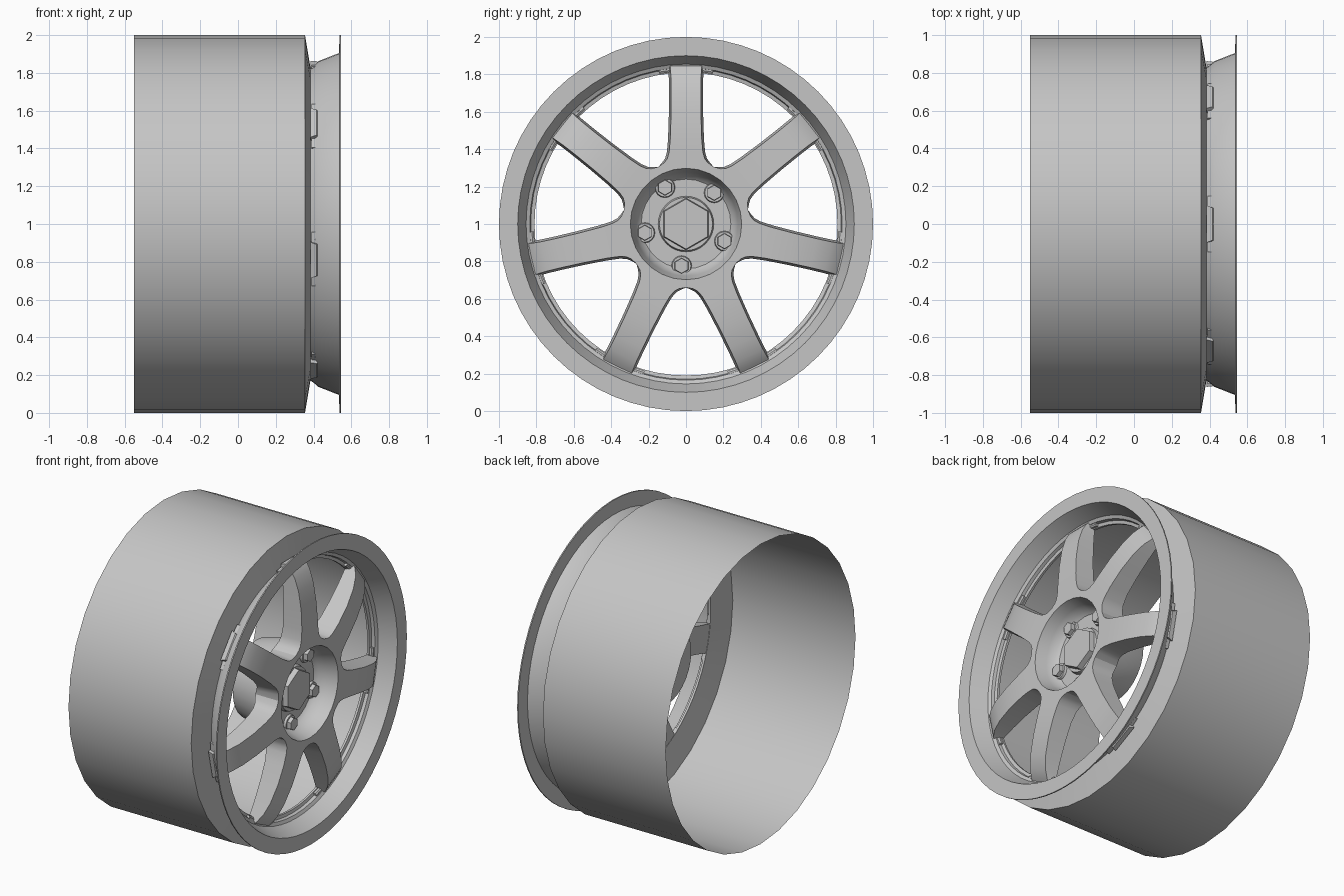
import bpy, bmesh, math
from mathutils import Matrix, Vector

cube = bpy.data.objects.get("Cube")
if cube:
    bpy.data.objects.remove(cube, do_unlink=True)

metal = bpy.data.materials.new("grey_metal")
metal.use_nodes = True
GREY = (0.56, 0.56, 0.56, 1)
metal.diffuse_color = GREY
metal.node_tree.nodes["Principled BSDF"].inputs["Base Color"].default_value = GREY

SPOKES = 7
SECTOR = 2 * math.pi / SPOKES


def polar(x, r, a):
    """Point at radius r and angle a about the wheel axle."""
    return Vector((x, r * math.cos(a), 1 + r * math.sin(a)))


def finish(name, bm, angle=30):
    bmesh.ops.remove_doubles(bm, verts=bm.verts, dist=1e-5)
    bmesh.ops.recalc_face_normals(bm, faces=bm.faces)
    mesh = bpy.data.meshes.new(name)
    bm.to_mesh(mesh)
    bm.free()
    mesh.materials.append(metal)
    ob = bpy.data.objects.new(name, mesh)
    bpy.context.collection.objects.link(ob)
    bpy.ops.object.select_all(action='DESELECT')
    ob.select_set(True)
    bpy.context.view_layer.objects.active = ob
    bpy.ops.object.shade_smooth_by_angle(angle=math.radians(angle))
    return ob


def lathe(bm, profile, segments, closed=False, start=0.0, sweep=2 * math.pi):
    """Revolve an (r, x) profile about the axle; partial sweeps get end caps."""
    full = sweep > 6.28
    count = segments if full else segments + 1
    rings = [[bm.verts.new(polar(x, r, start + sweep * i / segments)) for r, x in profile]
             for i in range(count)]
    n = len(profile)
    for i in range(segments):
        a, b = rings[i], rings[(i + 1) % count]
        for j in range(n if closed else n - 1):
            k = (j + 1) % n
            bm.faces.new((a[j], a[k], b[k], b[j]))
    if not full:
        bm.faces.new(rings[0])
        bm.faces.new(rings[-1])


def disc(bm, r1, r2, x1, x2, segments, y=0.0, z=0.0):
    """Solid prism or cone frustum along the axle direction."""
    m = (Matrix.Translation(((x1 + x2) / 2, y, 1 + z))
         @ Matrix.Rotation(math.pi / 2, 4, 'Y') @ Matrix.Rotation(math.pi / 2, 4, 'Z'))
    bmesh.ops.create_cone(bm, cap_ends=True, segments=segments, radius1=r1, radius2=r2,
                          depth=x2 - x1, matrix=m)


# Open barrel with the inward taper behind the lip
bm = bmesh.new()
lathe(bm, [(1, -0.55), (1, 0.355), (0.82, 0.385)], 32)
finish("barrel", bm)

# Front lip with its conical seat
bm = bmesh.new()
lathe(bm, [(1, 0.545), (0.9, 0.545), (0.855, 0.435), (0.835, 0.425), (0.83, 0.405),
           (0.81, 0.4), (0.81, 0.385), (0.83, 0.385), (0.84, 0.4), (0.862, 0.425),
           (0.905, 0.535), (1, 0.537)], 64, closed=True)
finish("front_lip", bm)

# Dished hub with a tapered rear boss
bm = bmesh.new()
lathe(bm, [(0, 0.39), (0.24, 0.39), (0.262, 0.41), (0.278, 0.46), (0.298, 0.53),
           (0.31, 0.53), (0.31, 0.36), (0.255, 0.14), (0, 0.14)], 28)
finish("hub", bm)

# Spokes: stations along the arm as (distance, half width, front x, back x)
stations = [(0.306, 0.1475, 0.53, 0.36), (0.328, 0.116, 0.53, 0.37),
            (0.35, 0.1, 0.53, 0.38), (0.385, 0.09, 0.53, 0.39),
            (0.455, 0.084, 0.53, 0.4), (0.58, 0.08, 0.522, 0.4),
            (0.7, 0.079, 0.502, 0.395), (0.78, 0.08, 0.475, 0.39),
            (0.83, 0.083, 0.445, 0.385), (0.862, 0.086, 0.415, 0.385)]
across = [-1, -0.5, 0, 0.5, 1]
bm = bmesh.new()
for s in range(SPOKES):
    turn = math.pi / 2 + s * SECTOR
    # Each loop is the front row followed by the reversed, slightly wider back row
    loops = [[polar(0.53, 0.3, turn + t * SECTOR / 2) for t in across]
             + [polar(0.36, 0.3, turn + t * SECTOR / 2) for t in reversed(across)]]
    for i, (u, w, front, back) in enumerate(stations):
        draft = 0.012 if i else 0
        loops.append([polar(x, math.hypot(u, v), turn + math.atan2(v, u))
                      for x, row, half in ((front, across, w),
                                           (back, across[::-1], w + draft))
                      for v in [t * half for t in row]])
    rows = [[bm.verts.new(p) for p in loop] for loop in loops]
    n = len(rows[0])
    for i, (a, b) in enumerate(zip(rows, rows[1:])):
        for j in range(n):
            # Leave out the hidden walls where neighbouring spokes join
            if i == 0 and j in (len(across) - 1, n - 1):
                continue
            k = (j + 1) % n
            bm.faces.new((a[j], a[k], b[k], b[j]))
    bm.faces.new(rows[-1])
finish("spokes", bm, 35)

# Curved feet that tie each spoke to the lip
bm = bmesh.new()
half = math.radians(10)
for s in range(SPOKES):
    lathe(bm, [(0.815, 0.388), (0.815, 0.415), (0.825, 0.422), (0.848, 0.422), (0.848, 0.388)],
          6, closed=True, start=math.pi / 2 + s * SECTOR - half, sweep=2 * half)
finish("spoke_feet", bm)

# Centre cap with a hexagonal top
bm = bmesh.new()
disc(bm, 0.15, 0.142, 0.385, 0.415, 32)
disc(bm, 0.14, 0.134, 0.41, 0.45, 6)
finish("centre_cap", bm)

# Five wheel nuts
bm = bmesh.new()
for i in range(5):
    a = math.radians(48 + 72 * i)
    y, z = 0.225 * math.cos(a), 0.225 * math.sin(a)
    disc(bm, 0.056, 0.05, 0.385, 0.405, 16, y, z)
    disc(bm, 0.043, 0.04, 0.4, 0.43, 6, y, z)
finish("wheel_nuts", bm)
